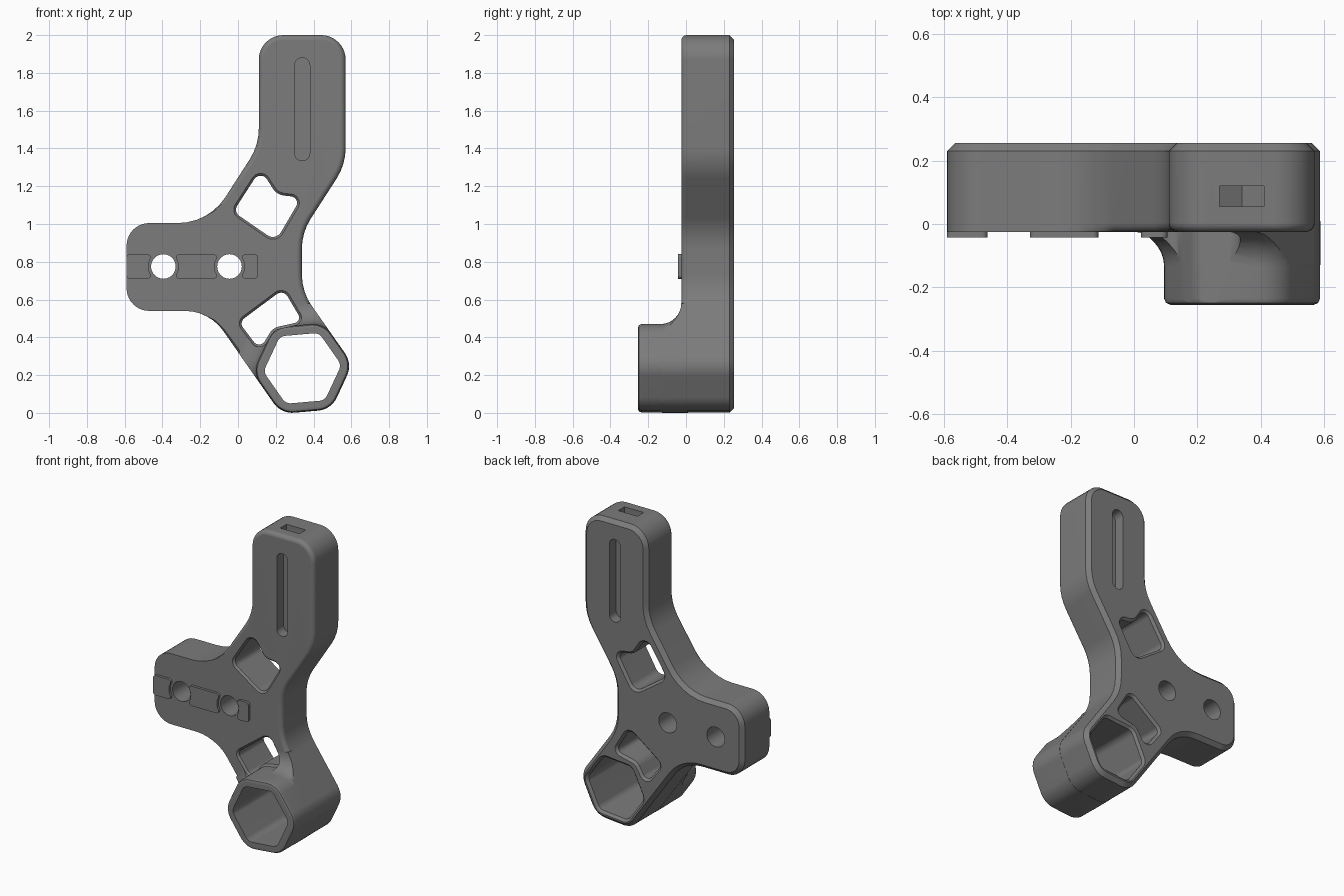
import bpy, bmesh, math
from mathutils import Vector

if "Cube" in bpy.data.objects:
    bpy.data.objects.remove(bpy.data.objects["Cube"])

grey = bpy.data.materials.new("dark_grey")
grey.diffuse_color = (0.2, 0.2, 0.2, 1)
grey.use_nodes = True
grey.node_tree.nodes["Principled BSDF"].inputs["Base Color"].default_value = grey.diffuse_color


def rounded(corners):
    """Counter-clockwise (x, z, radius) corners -> outline with filleted corners."""
    out = []
    n = len(corners)
    for i, (x, z, r) in enumerate(corners):
        p = Vector((x, z))
        if r == 0:
            out.append(p)
            continue
        a = (Vector(corners[i - 1][:2]) - p).normalized()
        b = (Vector(corners[(i + 1) % n][:2]) - p).normalized()
        half = a.angle(b) / 2
        centre = p + (a + b).normalized() * r / math.sin(half)
        start = p + a * r / math.tan(half) - centre
        end = p + b * r / math.tan(half) - centre
        turn = math.pi - 2 * half
        if start.x * end.y - start.y * end.x < 0:
            turn = -turn
        steps = max(3, round(abs(turn) / math.radians(9)))
        for k in range(steps + 1):
            t = turn * k / steps
            c, s = math.cos(t), math.sin(t)
            out.append(centre + Vector((start.x * c - start.y * s, start.x * s + start.y * c)))
    return out


def prism(name, outline, sections, weight=None):
    """Loft the outline along y through (y, outward offset) sections."""
    n = len(outline)
    shifts = []
    for i, p in enumerate(outline):
        e1 = (p - outline[i - 1]).normalized()
        e2 = (outline[(i + 1) % n] - p).normalized()
        n1, n2 = Vector((e1.y, -e1.x)), Vector((e2.y, -e2.x))
        m = (n1 + n2).normalized()
        shifts.append(m / max(0.3, m.dot(n1)))
    bm = bmesh.new()
    rings = []
    for y, off in sections:
        ring = []
        for p, s in zip(outline, shifts):
            w = weight(p.x) if weight and y < 0.1 else 1
            q = p + s * off * w
            ring.append(bm.verts.new((q.x, y, q.y)))
        rings.append(ring)
    for r1, r2 in zip(rings, rings[1:]):
        for i in range(n):
            j = (i + 1) % n
            bm.faces.new((r1[i], r1[j], r2[j], r2[i]))
    bm.faces.new(rings[0])
    bm.faces.new(rings[-1])
    bmesh.ops.recalc_face_normals(bm, faces=bm.faces)
    me = bpy.data.meshes.new(name)
    bm.to_mesh(me)
    bm.free()
    me.materials.append(grey)
    ob = bpy.data.objects.new(name, me)
    bpy.context.collection.objects.link(ob)
    return ob


def apply_all(ob):
    bpy.context.view_layer.objects.active = ob
    for m in list(ob.modifiers):
        bpy.ops.object.modifier_apply(modifier=m.name)


def combine(ob, other, operation):
    m = ob.modifiers.new("bool", 'BOOLEAN')
    m.operation, m.object, m.solver = operation, other, 'EXACT'
    apply_all(ob)
    bpy.data.objects.remove(other)


def hexagon(radius, corner):
    return [(0.341 + radius * math.cos(math.radians(5 + 60 * k)),
             0.236 + radius * math.sin(math.radians(5 + 60 * k)), corner) for k in range(6)]


def circle(x, z, r):
    return [Vector((x + r * math.cos(math.tau * k / 40), z + r * math.sin(math.tau * k / 40)))
            for k in range(40)]


def rect(x0, x1, z0, z1, r):
    return rounded([(x0, z0, r), (x1, z0, r), (x1, z1, r), (x0, z1, r)])


FRONT, BACK = -0.025, 0.255
boss_hex = hexagon(0.265, 0.12)

# Three-armed plate: rounded front edge on the right arms, chamfered back edge
plate = rounded([
    (0.57, 2.0, 0.13), (0.11, 2.0, 0.13), (0.11, 1.417, 0.3), (-0.155, 1.005, 0.3),
    (-0.59, 1.005, 0.12), (-0.59, 0.54, 0.12), (-0.152, 0.54, 0.25),
    boss_hex[4], boss_hex[5], boss_hex[0],
    (0.338, 0.64, 0.3), (0.338, 0.955, 0.3), (0.57, 1.315, 0.3)])


def front_round(x):
    t = min(1, max(0, (x + 0.2) / 0.25))
    return t * t * (3 - 2 * t)


R = 0.028
arc = [(FRONT + R * (1 - math.cos(t)), -R * (1 - math.sin(t)))
       for t in (math.pi / 8 * k for k in range(5))]
body = prism("bracket_body", plate, arc + [(BACK - 0.025, 0), (BACK, -0.025)], front_round)

# Hexagonal socket boss flaring into the plate
flare = [(-0.135 + 0.11 * math.sin(t), 0.11 * (1 - math.cos(t)))
         for t in (math.pi / 16 * k for k in range(9))]
boss = prism("socket_boss", rounded(boss_hex),
             [(-0.255, -0.02), (-0.249, -0.006), (-0.235, 0)] + flare + [(0.01, 0.11)])
combine(boss, prism("trim", plate, [(-0.4, 0.001), (0.1, 0.001)]), 'INTERSECT')
combine(body, boss, 'UNION')

# Through openings with softened rims: socket, two windows, two bolt holes
rims = [(-0.3, 0.012), (FRONT, 0.012), (FRONT + 0.012, 0), (BACK - 0.015, 0),
        (BACK, 0.015), (0.3, 0.06)]
plain = [(-0.3, 0), (BACK - 0.015, 0), (BACK, 0.015), (0.3, 0.06)]
upper_window = rounded([(-0.025, 1.065, 0.04), (0.2, 0.91, 0.05), (0.335, 1.14, 0.035),
                        (0.205, 1.155, 0.08), (0.12, 1.29, 0.04)])
lower_window = rounded([(0.005, 0.48, 0.035), (0.115, 0.335, 0.035), (0.185, 0.45, 0.07),
                        (0.34, 0.485, 0.03), (0.24, 0.655, 0.04)])
combine(body, prism("cut", rounded(hexagon(0.207, 0.05)), plain), 'DIFFERENCE')
combine(body, prism("cut", upper_window, rims), 'DIFFERENCE')
combine(body, prism("cut", lower_window, rims), 'DIFFERENCE')
for x in (-0.395, -0.045):
    combine(body, prism("cut", circle(x, 0.775, 0.065), [(-0.3, 0), (0.3, 0)]), 'DIFFERENCE')

# Blind slots in the front and back, and a pocket in the top end
slot = rect(0.3, 0.38, 1.335, 1.88, 0.0395)
for y0, y1 in ((-0.1, FRONT + 0.07), (BACK - 0.07, 0.35)):
    combine(body, prism("cut", slot, [(y0, 0), (y1, 0)]), 'DIFFERENCE')
pocket = rounded([(0.27, 2.05, 0), (0.27, 1.94, 0), (0.34, 1.9, 0), (0.41, 1.94, 0), (0.41, 2.05, 0)])
combine(body, prism("cut", pocket, [(0.055, 0), (0.12, 0)]), 'DIFFERENCE')

# Raised locating tabs hollowed around the bolt holes
tabs = []
for name, x0, x1 in (("outer_tab", -0.59, -0.462), ("middle_tab", -0.328, -0.112),
                     ("inner_tab", 0.022, 0.105)):
    tab = prism(name, rect(x0, x1, 0.71, 0.84, 0.018), [(-0.042, 0), (-0.015, 0)])
    for x in (-0.395, -0.045):
        combine(tab, prism("cut", circle(x, 0.775, 0.08), [(-0.2, 0), (0.2, 0)]), 'DIFFERENCE')
    tabs.append(tab)

# Smooth the curved walls and keep crisp edges
for ob in [body] + tabs:
    bpy.ops.object.select_all(action='DESELECT')
    ob.select_set(True)
    bpy.context.view_layer.objects.active = ob
    bpy.ops.object.shade_smooth_by_angle(angle=math.radians(30))
    wn = ob.modifiers.new("weighted", 'WEIGHTED_NORMAL')
    wn.keep_sharp = True
